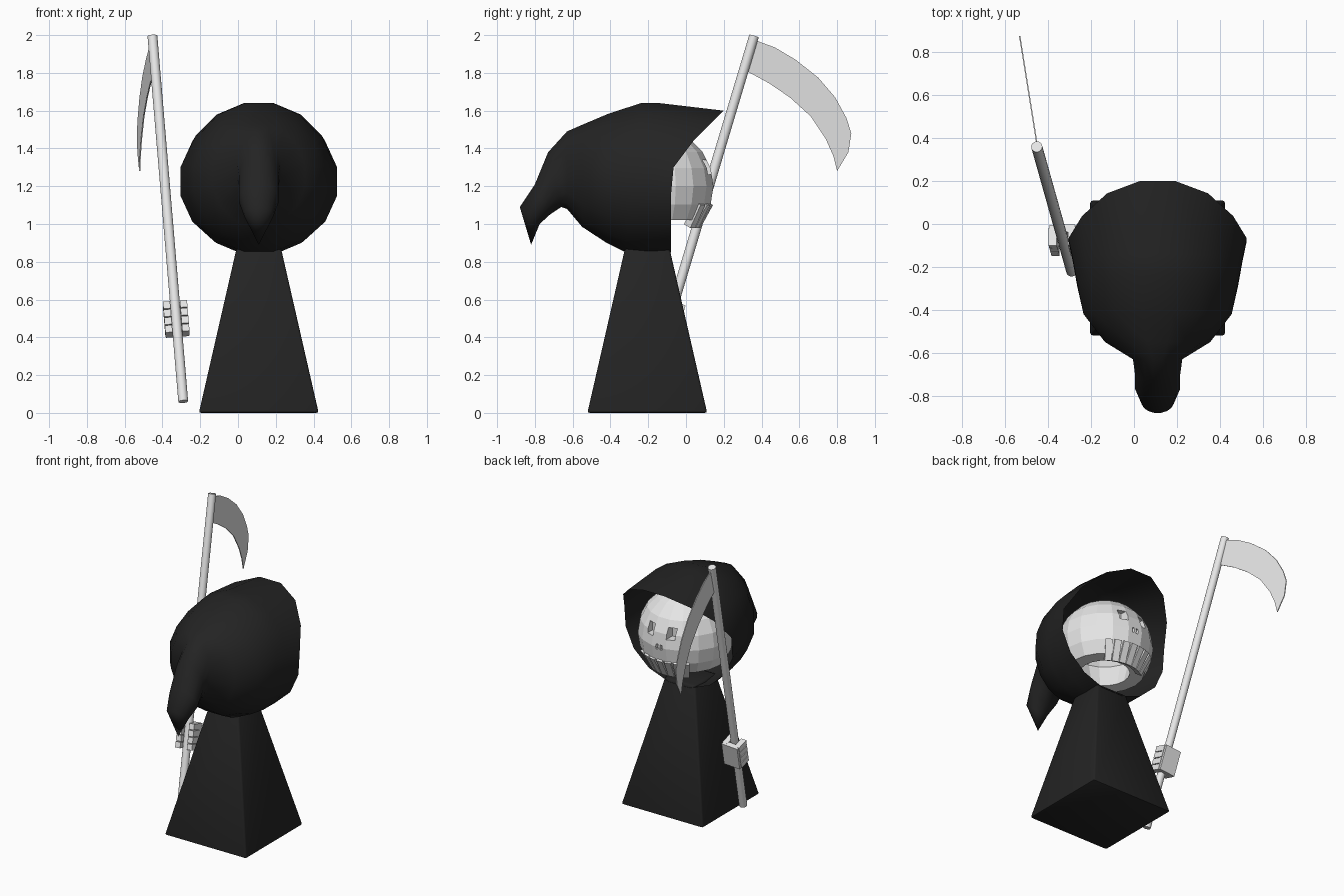
import bpy, bmesh, math
from mathutils import Vector, Matrix

if "Cube" in bpy.data.objects:
    bpy.data.objects.remove(bpy.data.objects["Cube"])

CX = 0.11                      # centre line of the figure
HEAD = Vector((CX, -0.16, 1.2))  # skull centre
R = 0.31                       # skull radius


def material(name, v):
    m = bpy.data.materials.new(name)
    m.diffuse_color = (v, v, v, 1)
    m.use_nodes = True
    m.node_tree.nodes["Principled BSDF"].inputs["Base Color"].default_value = m.diffuse_color
    return m


BLACK = material("black cloth", 0.017)
PALE = material("pale grey", 0.8)


def finish(name, bm, mat, smooth=None):
    bmesh.ops.recalc_face_normals(bm, faces=bm.faces)
    me = bpy.data.meshes.new(name)
    bm.to_mesh(me)
    bm.free()
    me.materials.append(mat)
    ob = bpy.data.objects.new(name, me)
    bpy.context.collection.objects.link(ob)
    if smooth:
        bpy.ops.object.select_all(action='DESELECT')
        ob.select_set(True)
        bpy.context.view_layer.objects.active = ob
        bpy.ops.object.shade_smooth_by_angle(angle=math.radians(smooth))
    return ob


def box(bm, centre, size, frame=Matrix()):
    m = frame @ Matrix.Translation(centre) @ Matrix.Diagonal((*size, 1))
    bmesh.ops.create_cube(bm, size=1, matrix=m)


def skin(bm, rings):
    n = len(rings[0])
    for a, b in zip(rings, rings[1:]):
        for i in range(n):
            j = (i + 1) % n
            bm.faces.new((a[i], a[j], b[j], b[i]))


# robe: square tapering body with softened edges
bm = bmesh.new()
rings = [[bm.verts.new((CX + sx * h, -0.205 + sy * h, z))
          for sx, sy in ((-1, -1), (1, -1), (1, 1), (-1, 1))]
         for h, z in ((0.317, 0), (0.118, 0.87))]
skin(bm, rings)
for r in rings:
    bm.faces.new(r)
bmesh.ops.bevel(bm, geom=bm.edges[:], offset=0.012, segments=2, profile=0.5,
                affect='EDGES')
finish("robe", bm, BLACK, 50)

# hood: rings given by top (y, z), bottom (y, z) and half width
N = 16
SECTIONS = [
    ((0.20, 1.60), (-0.08, 0.85), 0.415),
    ((-0.14, 1.64), (-0.20, 0.838), 0.395),
    ((-0.24, 1.64), (-0.32, 0.85), 0.375),
    ((-0.42, 1.58), (-0.42, 0.90), 0.345),
    ((-0.55, 1.525), (-0.55, 0.985), 0.245),
    ((-0.63, 1.49), (-0.63, 1.08), 0.115),
    ((-0.73, 1.38), (-0.66, 1.09), 0.105),
    ((-0.80, 1.21), (-0.72, 1.05), 0.105),
    ((-0.88, 1.09), (-0.775, 1.00), 0.075),
]


def rim_y(z):
    if z > 1.37:
        return z - 1.4
    return -0.08 + 0.05 * (max(z - 1.22, 0) / 0.15) ** 2


bm = bmesh.new()
rings = []
for k, (top, bot, hw) in enumerate(SECTIONS):
    ring = []
    for i in range(N):
        a = 2 * math.pi * (i + 0.5) / N
        c = math.cos(a) / math.cos(math.pi / N)
        s = math.sin(a) / math.cos(math.pi / N)
        f = (1 + c) / 2
        y, z = (b + (t - b) * f for t, b in zip(top, bot))
        if k == 0:
            y = rim_y(z)
        ring.append(bm.verts.new((CX + hw * s, y, z)))
    rings.append(ring)
skin(bm, rings)
tip = bm.verts.new((CX, -0.82, 0.89))
for i in range(N):
    bm.faces.new((rings[-1][i], rings[-1][(i + 1) % N], tip))
finish("hood", bm, BLACK, 60)

# skull: revolved hollow shell, open underneath
SEG = 18
arc = [math.radians(d) for d in (18, 36, 54, 72, 90, 108, 125)]
outer = [(R * math.sin(t), R * math.cos(t)) for t in arc]
inner = [(0.16, -0.178), (0.2, -0.02), (0.12, 0.12)]
bm = bmesh.new()
rings = [[bm.verts.new(HEAD + Vector((r * math.cos(2 * math.pi * i / SEG),
                                      r * math.sin(2 * math.pi * i / SEG), z)))
          for i in range(SEG)] for r, z in outer + inner]
skin(bm, rings)
for ring, z in ((rings[0], R), (rings[-1], 0.16)):
    pole_v = bm.verts.new(HEAD + Vector((0, 0, z)))
    for i in range(SEG):
        bm.faces.new((ring[i], ring[(i + 1) % SEG], pole_v))
skull = finish("skull", bm, PALE)

# eye sockets and nose holes, cut into the shell
bm = bmesh.new()
for s in (-1, 1):
    box(bm, HEAD + Vector((s * 0.078, 0.27, 0.1)), (0.055, 0.09, 0.075))
    box(bm, HEAD + Vector((s * 0.016, 0.31, 0.0)), (0.016, 0.06, 0.035))
cutter = finish("socket_cutter", bm, PALE)
cutter.hide_render = True
cutter.hide_viewport = True
mod = skull.modifiers.new("sockets", 'BOOLEAN')
mod.operation = 'DIFFERENCE'
mod.object = cutter
mod.solver = 'EXACT'

# teeth: upright blocks wrapped round the front of the jaw
bm = bmesh.new()
for i in range(7):
    a = (i - 3) * math.radians(11.5)
    frame = (Matrix.Translation(HEAD) @ Matrix.Rotation(a, 4, 'Z')
             @ Matrix.Translation((0, 0.25, -0.15)) @ Matrix.Rotation(-0.5, 4, 'X'))
    box(bm, (0, 0, 0), (0.044, 0.045, 0.14), frame)
finish("teeth", bm, PALE)

# scythe pole
low, high = Vector((-0.29, -0.22, 0.06)), Vector((-0.453, 0.36, 1.995))
zax = (high - low).normalized()
xax = (Vector((1, 0, 0)) - zax * zax.x).normalized()
rot = Matrix((xax, zax.cross(xax), zax)).transposed().to_4x4()
bm = bmesh.new()
bmesh.ops.create_cone(bm, cap_ends=True, segments=16, radius1=0.026, radius2=0.026,
                      depth=(high - low).length,
                      matrix=Matrix.Translation((low + high) / 2) @ rot)
finish("scythe_pole", bm, PALE, 40)

# scythe blade: thin curved plate, profile in (y, z)
PROFILE = [(0.36, 1.975), (0.47, 1.935), (0.58, 1.87), (0.70, 1.775), (0.79, 1.67),
           (0.85, 1.56), (0.875, 1.48), (0.86, 1.38), (0.80, 1.28), (0.78, 1.36),
           (0.74, 1.45), (0.66, 1.57), (0.55, 1.67), (0.44, 1.745), (0.33, 1.805)]
bm = bmesh.new()
sides = [[bm.verts.new((-0.45 - 0.16 * (y - 0.36) + dx, y, z)) for y, z in PROFILE]
         for dx in (-0.003, 0.003)]
skin(bm, sides)
for s in sides:
    bm.faces.new(s)
finish("scythe_blade", bm, PALE)

# hand: palm plate behind the pole with four fingers on each side
frame = Matrix.Translation(low + (high - low) * 0.228) @ rot
bm = bmesh.new()
box(bm, (0, 0.045, 0), (0.12, 0.035, 0.17), frame)
for i in range(4):
    z = (i - 1.5) * 0.044
    for s in (-1, 1):
        box(bm, (s * 0.045, 0.005, z), (0.038, 0.085, 0.039), frame)
finish("hand", bm, PALE)
